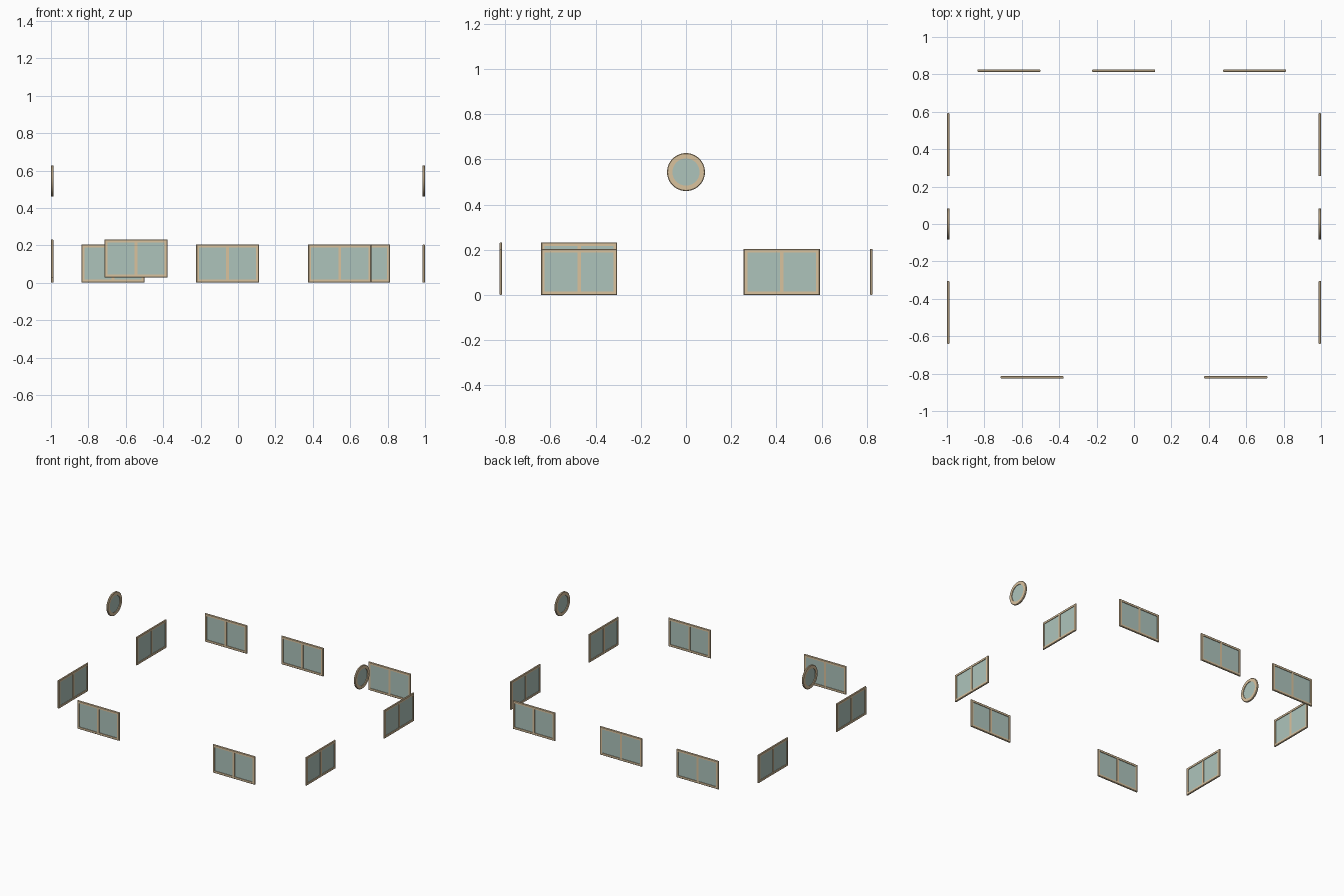
import bpy, bmesh, math
from mathutils import Matrix, Vector

if "Cube" in bpy.data.objects:
    bpy.data.objects.remove(bpy.data.objects["Cube"])

W, H, D = 0.337, 0.204, 0.013      # window width, height, depth
RIM, BAR = 0.016, 0.016            # frame and mullion widths
GLASS_D = 0.004


def material(name, color):
    m = bpy.data.materials.new(name)
    m.diffuse_color = color
    m.use_nodes = True
    m.node_tree.nodes["Principled BSDF"].inputs["Base Color"].default_value = m.diffuse_color
    return m


WOOD = material("tan_wood", (0.70, 0.54, 0.34, 1))
GLASS = material("pale_glass", (0.42, 0.55, 0.50, 1))


def finish(name, bm, mat, loc, turn, smooth=False):
    bmesh.ops.recalc_face_normals(bm, faces=bm.faces)
    me = bpy.data.meshes.new(name)
    bm.to_mesh(me)
    bm.free()
    me.materials.append(mat)
    ob = bpy.data.objects.new(name, me)
    bpy.context.collection.objects.link(ob)
    ob.matrix_world = Matrix.Translation(loc) @ Matrix.Rotation(turn, 4, 'Z')
    if smooth:
        bpy.ops.object.select_all(action='DESELECT')
        ob.select_set(True)
        bpy.context.view_layer.objects.active = ob
        bpy.ops.object.shade_smooth_by_angle(angle=math.radians(35))
    return ob


def box(bm, x, z, sx, sy, sz):
    bmesh.ops.create_cube(bm, size=1, matrix=Matrix.Translation((x, 0, z))
                          @ Matrix.Diagonal((sx, sy, sz, 1)))


def sweep(bm, loops):
    """Bridge closed loops of points into a ring-shaped solid."""
    rings = [[bm.verts.new(p) for p in loop] for loop in loops]
    n = len(rings[0])
    for a, b in zip(rings, rings[1:] + rings[:1]):
        for i in range(n):
            j = (i + 1) % n
            bm.faces.new((a[i], a[j], b[j], b[i]))


def profile(rim):
    """Frame section as (inset from outer edge, depth), outer edges eased."""
    h, e = D / 2, 0.003
    return [(0, -h + e), (e, -h), (rim, -h), (rim, h), (e, h), (0, h - e)]


def sash_window(name, loc, turn):
    # Rectangular frame with a centre mullion
    bm = bmesh.new()
    sweep(bm, [[(sx * (W / 2 - i), y, sz * (H / 2 - i))
                for sx, sz in ((-1, -1), (1, -1), (1, 1), (-1, 1))]
               for i, y in profile(RIM)])
    box(bm, 0, 0, BAR, D * 0.9, H - 2 * RIM)
    finish(name + "_frame", bm, WOOD, loc, turn)
    # Two glass panes
    bm = bmesh.new()
    pane = (W - 2 * RIM - BAR) / 2
    for s in (-1, 1):
        box(bm, s * (pane + BAR) / 2, 0, pane, GLASS_D, H - 2 * RIM)
    finish(name + "_glass", bm, GLASS, loc, turn)


def round_window(name, loc, turn, r=0.084, rim=0.024, n=48):
    # Circular frame
    bm = bmesh.new()
    angles = [2 * math.pi * k / n for k in range(n)]
    sweep(bm, [[((r - i) * math.cos(a), y, (r - i) * math.sin(a)) for a in angles]
               for i, y in profile(rim)])
    finish(name + "_frame", bm, WOOD, loc, turn, True)
    # Glass disc
    bm = bmesh.new()
    bmesh.ops.create_cone(bm, cap_ends=True, segments=n, radius1=r - rim,
                          radius2=r - rim, depth=GLASS_D,
                          matrix=Matrix.Rotation(math.pi / 2, 4, 'X'))
    finish(name + "_glass", bm, GLASS, loc, turn, True)


Z, UP = H / 2, H / 2 + 0.028
X, Y = 1 - D / 2, 0.82
Q = math.pi / 2

# Front and back walls
sash_window("front_left_window", (-0.545, -Y, UP), 0)
sash_window("front_right_window", (0.544, -Y, Z), 0)
for label, x in (("left", -0.669), ("middle", -0.055), ("right", 0.645)):
    sash_window(f"back_{label}_window", (x, Y, Z), 2 * Q)

# Side walls with round gable windows
for side, s in (("left", -1), ("right", 1)):
    sash_window(f"{side}_rear_window", (s * X, 0.424, Z), s * Q)
    sash_window(f"{side}_fore_window", (s * X, -0.473, UP if s < 0 else Z), s * Q)
    round_window(f"{side}_round_window", (s * X, 0, 0.544), s * Q)
